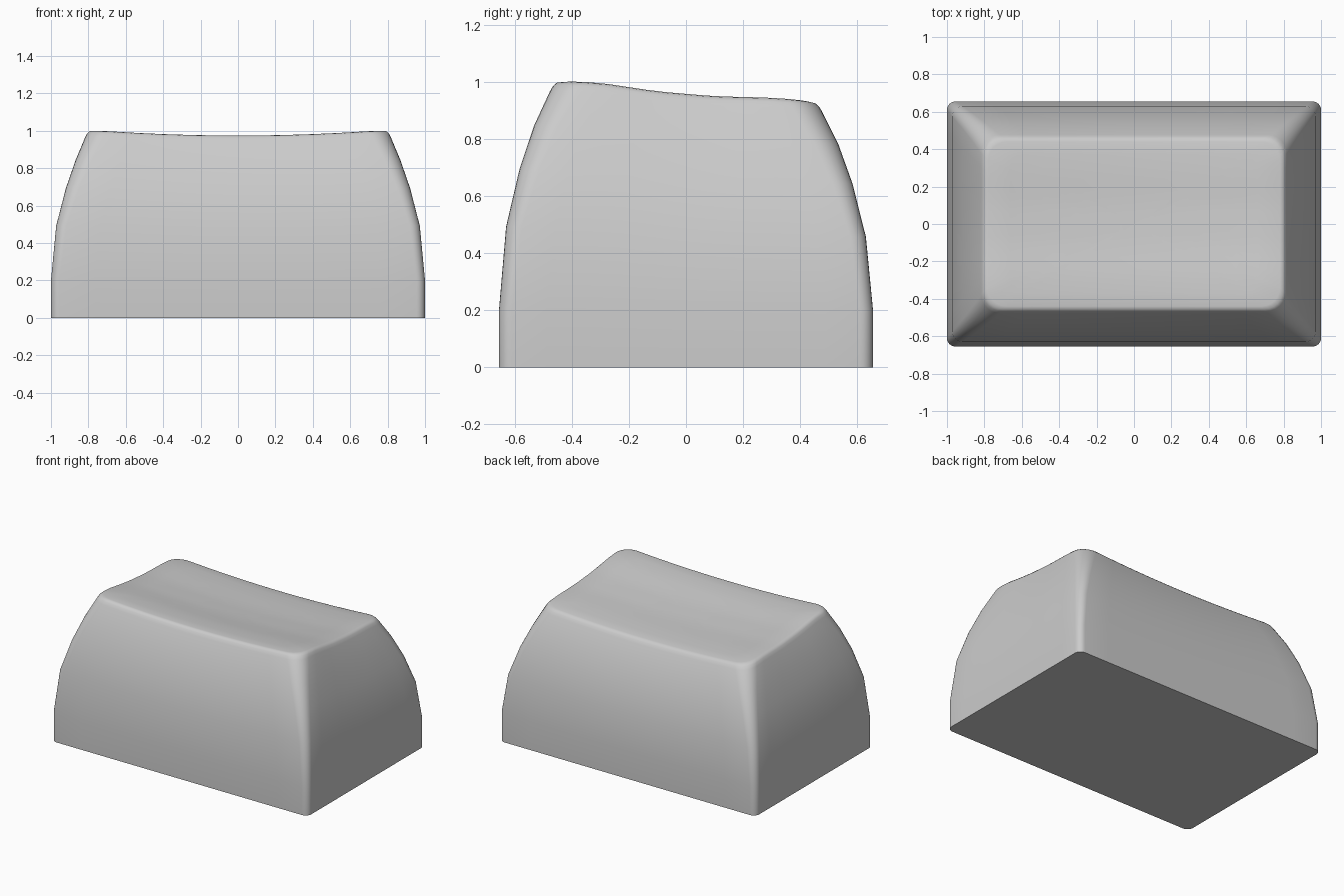
import bpy, bmesh, math

if "Cube" in bpy.data.objects:
    bpy.data.objects.remove(bpy.data.objects["Cube"])

# height of the top surface: tilted lengthwise wave plus a shallow cylindrical dish
SIDE = [(-0.46, 1.006), (-0.3, 0.997), (-0.1, 0.967), (0.1, 0.95), (0.3, 0.945), (0.46, 0.933)]


def top_z(x, y):
    y = max(-0.46, min(0.46, y))
    for (y0, z0), (y1, z1) in zip(SIDE, SIDE[1:]):
        if y <= y1:
            z = z0 + (z1 - z0) * (y - y0) / (y1 - y0)
            break
    return z - 0.03 * (1 - min(1, (x / 0.79) ** 2))


# rounded rectangle outline with subdivided straight edges
def outline(hx, hy, r, arc=6, cuts=10):
    pts = []
    corners = [(1, -1, -90), (1, 1, 0), (-1, 1, 90), (-1, -1, 180)]
    for i, (sx, sy, a0) in enumerate(corners):
        for k in range(arc + 1):
            a = math.radians(a0 + 90 * k / arc)
            pts.append((sx * (hx - r) + r * math.cos(a), sy * (hy - r) + r * math.sin(a)))
        nx, ny, a = corners[(i + 1) % 4]
        a = math.radians(a)
        ex, ey = nx * (hx - r) + r * math.cos(a), ny * (hy - r) + r * math.sin(a)
        px, py = pts[-1]
        pts += [(px + (ex - px) * k / cuts, py + (ey - py) * k / cuts) for k in range(1, cuts)]
    return pts


# wall levels: height fraction, half width, half depth, corner radius
LEVELS = [(0, 1, .655, .045), (.2, 1, .655, .045), (.49, .972, .63, .055),
          (.69, .92, .583, .07), (.84, .868, .533, .085), (.965, .817, .477, .1),
          (.985, .807, .466, .1), (.996, .796, .455, .1), (1, .78, .44, .1)]

bm = bmesh.new()
rings = []
for t, hx, hy, r in LEVELS:
    blend = min(1, max(0, (t - 0.2) / 0.29))
    rings.append([bm.verts.new((x, y, t * (1 + blend * (top_z(x, y) - 1))))
                  for x, y in outline(hx, hy, r)])

# dished top: shrinking rings to the centre
for s in (.85, .7, .55, .4, .25, .1):
    rings.append([bm.verts.new((x * s, y * s, top_z(x * s, y * s)))
                  for x, y in outline(.78, .44, .1)])
n = len(rings[0])
for a, b in zip(rings, rings[1:]):
    for i in range(n):
        j = (i + 1) % n
        bm.faces.new((a[i], a[j], b[j], b[i]))
bm.faces.new(rings[-1])
bm.faces.new(rings[0][::-1])
bmesh.ops.recalc_face_normals(bm, faces=bm.faces)

mesh = bpy.data.meshes.new("keycap")
bm.to_mesh(mesh)
bm.free()
cap = bpy.data.objects.new("keycap", mesh)
bpy.context.collection.objects.link(cap)
bpy.context.view_layer.objects.active = cap
cap.select_set(True)
bpy.ops.object.shade_smooth_by_angle(angle=math.radians(40))
